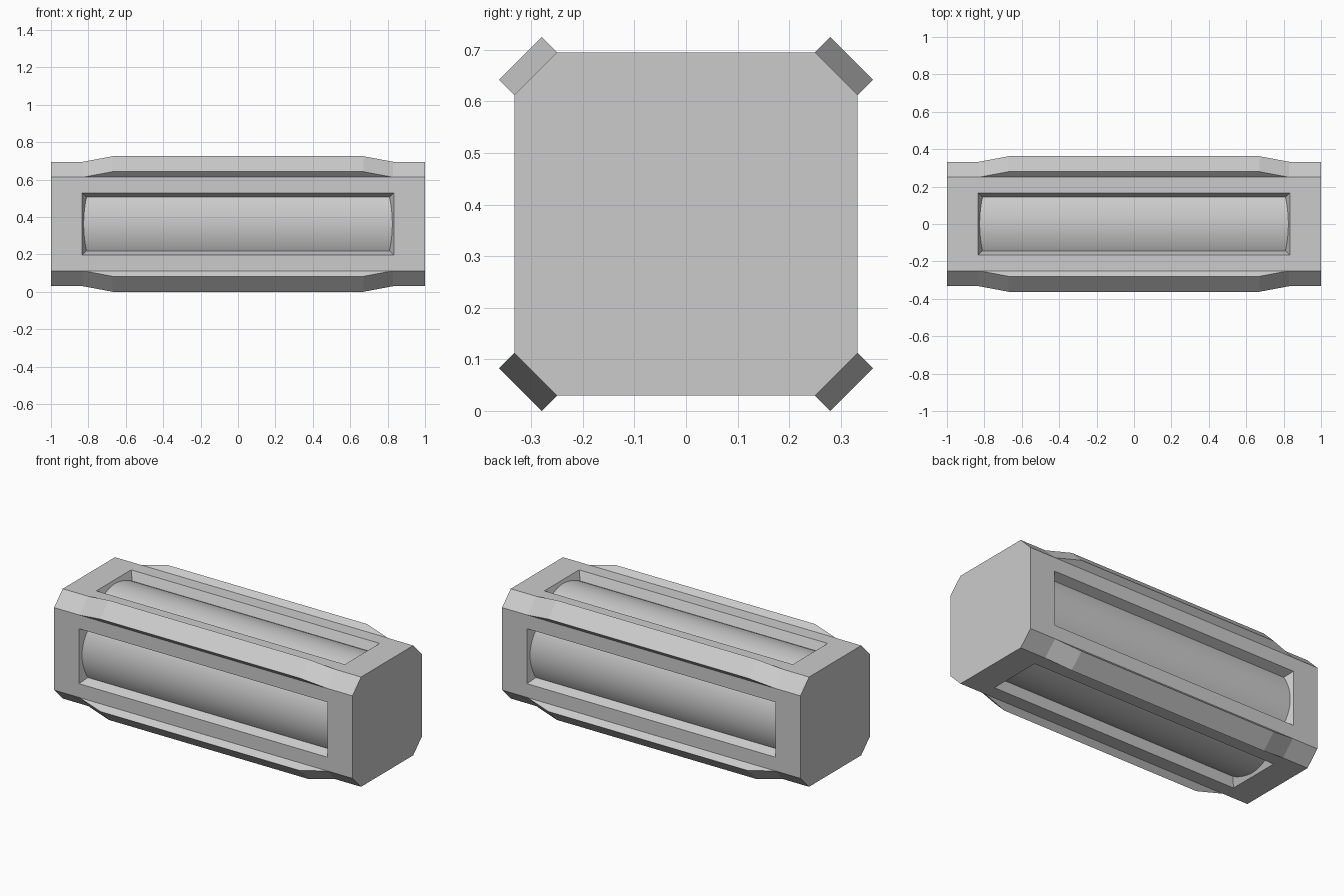
import bpy, bmesh, math
from mathutils import Matrix, Vector

if "Cube" in bpy.data.objects:
    bpy.data.objects.remove(bpy.data.objects["Cube"])

HALF, FLAT, CZ = 0.3325, 0.25, 0.3625   # half width, half flat width, axis height
WIN_X, WIN_W = 0.833, 0.1665            # window half length and half width
DEPTH, TAPER = 0.08, 0.45               # pocket depth and wall slope
RAIL = 0.0424                           # rail height above the chamfer


def add_object(name, bm):
    bmesh.ops.recalc_face_normals(bm, faces=bm.faces)
    mesh = bpy.data.meshes.new(name)
    bm.to_mesh(mesh)
    bm.free()
    obj = bpy.data.objects.new(name, mesh)
    obj.location.z = CZ
    bpy.context.collection.objects.link(obj)
    return obj


def sign(v):
    return 1 if v > 0 else -1


# Chamfered square housing with a tapered window pocket in each side
bm = bmesh.new()
octagon = [(HALF, -FLAT), (HALF, FLAT), (FLAT, HALF), (-FLAT, HALF),
           (-HALF, FLAT), (-HALF, -FLAT), (-FLAT, -HALF), (FLAT, -HALF)]
left = [bm.verts.new((-1, y, z)) for y, z in octagon]
right = [bm.verts.new((1, y, z)) for y, z in octagon]
bm.faces.new(left)
bm.faces.new(right)
sides = [bm.faces.new((left[i], left[(i + 1) % 8], right[(i + 1) % 8], right[i]))
         for i in range(8)]
bmesh.ops.recalc_face_normals(bm, faces=bm.faces)
for face in sides[::2]:
    n = face.normal.copy()
    axis, across = (1, 2) if abs(n.y) > 0.5 else (2, 1)
    for depth in (0, DEPTH):
        bmesh.ops.inset_individual(bm, faces=[face], thickness=0.02)
        for v in face.verts:
            v.co.x = sign(v.co.x) * (WIN_X - TAPER * depth)
            v.co[across] = sign(v.co[across]) * (WIN_W - TAPER * depth)
            v.co[axis] = sign(n[axis]) * (HALF - depth)
add_object("housing", bm)

# Round core showing through the windows
bm = bmesh.new()
bmesh.ops.create_cone(bm, cap_ends=True, segments=64, radius1=0.315, radius2=0.315,
                      depth=1.72, matrix=Matrix.Rotation(math.pi / 2, 4, 'Y'))
core = add_object("core", bm)
for f in core.data.polygons:
    f.use_smooth = len(f.vertices) == 4

# Four corner rails with ramped ends
base = (HALF + FLAT) / math.sqrt(2)
half_width = (HALF - FLAT) / math.sqrt(2)
profile = [(-0.848, base - 0.005), (0.848, base - 0.005),
           (0.67, base + RAIL), (-0.67, base + RAIL)]
for i, name in enumerate(("upper_front", "lower_front", "lower_back", "upper_back")):
    turn = Matrix.Rotation(math.radians(45 + 90 * i), 3, 'X')
    bm = bmesh.new()
    a, b = [[bm.verts.new(turn @ Vector((x, s * half_width, r))) for x, r in profile]
            for s in (-1, 1)]
    bm.faces.new(a)
    bm.faces.new(b)
    for j in range(4):
        k = (j + 1) % 4
        bm.faces.new((a[j], a[k], b[k], b[j]))
    add_object(name + "_rail", bm)
